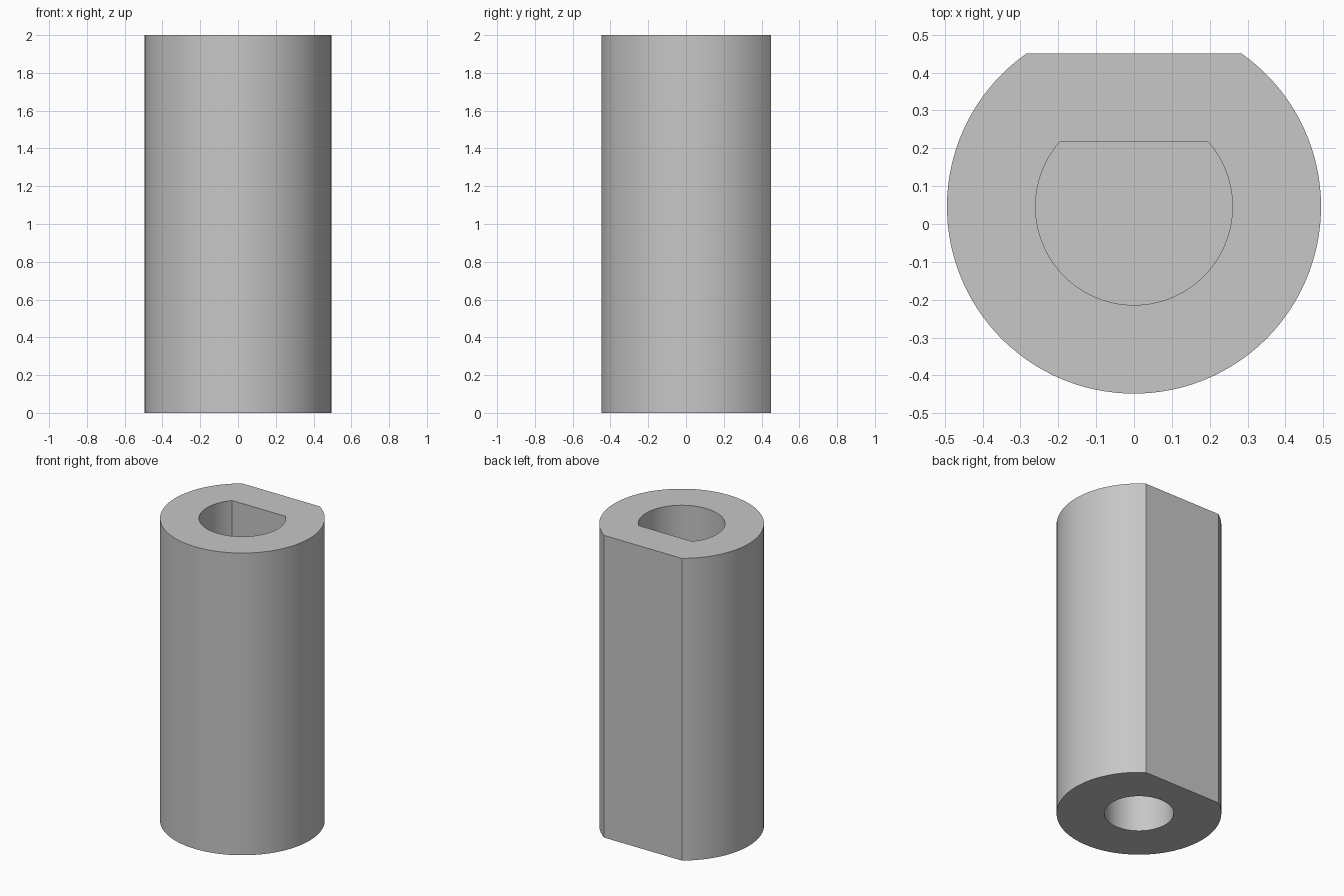
import bpy, bmesh
from math import asin, cos, sin, pi, radians

if "Cube" in bpy.data.objects:
    bpy.data.objects.remove(bpy.data.objects["Cube"])

AXIS_Y = 0.046      # shared axis of the body and both bores
ARC, FLAT = 112, 16  # segments on the round part and across the flat


def profile(radius, flat=None):
    """Circle about the axis, cut by a flat on the back when one is given."""
    start = asin(flat / radius) if flat else radians(55)
    sweep = pi + 2 * start
    pts = []
    for i in range(ARC + 1):
        a = pi - start + sweep * i / ARC
        pts.append((radius * cos(a), radius * sin(a)))
    for i in range(1, FLAT):
        t = i / FLAT
        if flat:
            half = radius * cos(start)
            pts.append((half * (1 - 2 * t), flat))
        else:
            a = start + (pi - 2 * start) * t
            pts.append((radius * cos(a), radius * sin(a)))
    return pts


body = profile(0.494, 0.404)
d_bore = profile(0.26, 0.171)
round_bore = profile(0.208)

# Skin from the lower bore floor, around the body, to the upper bore floor
sections = [(round_bore, 0.95), (round_bore, 0), (body, 0),
            (body, 2), (d_bore, 2), (d_bore, 1.05)]
bm = bmesh.new()
rings = [[bm.verts.new((x, y + AXIS_Y, z)) for x, y in pts]
         for pts, z in sections]
for low, high in zip(rings, rings[1:]):
    for i in range(len(low)):
        j = (i + 1) % len(low)
        bm.faces.new((low[i], low[j], high[j], high[i]))
bm.faces.new(rings[0])
bm.faces.new(rings[-1])
bmesh.ops.recalc_face_normals(bm, faces=bm.faces)

mesh = bpy.data.meshes.new("shaft_coupler")
bm.to_mesh(mesh)
bm.free()
coupler = bpy.data.objects.new("shaft_coupler", mesh)
bpy.context.collection.objects.link(coupler)

# Plain grey finish
grey = bpy.data.materials.new("light_grey")
grey.use_nodes = True
colour = (0.57, 0.57, 0.57, 1)
grey.diffuse_color = colour
grey.node_tree.nodes["Principled BSDF"].inputs["Base Color"].default_value = colour
mesh.materials.append(grey)

# Smooth round walls with crisp rims and flat edges
bpy.ops.object.select_all(action="DESELECT")
coupler.select_set(True)
bpy.context.view_layer.objects.active = coupler
bpy.ops.object.shade_smooth_by_angle(angle=radians(25))
